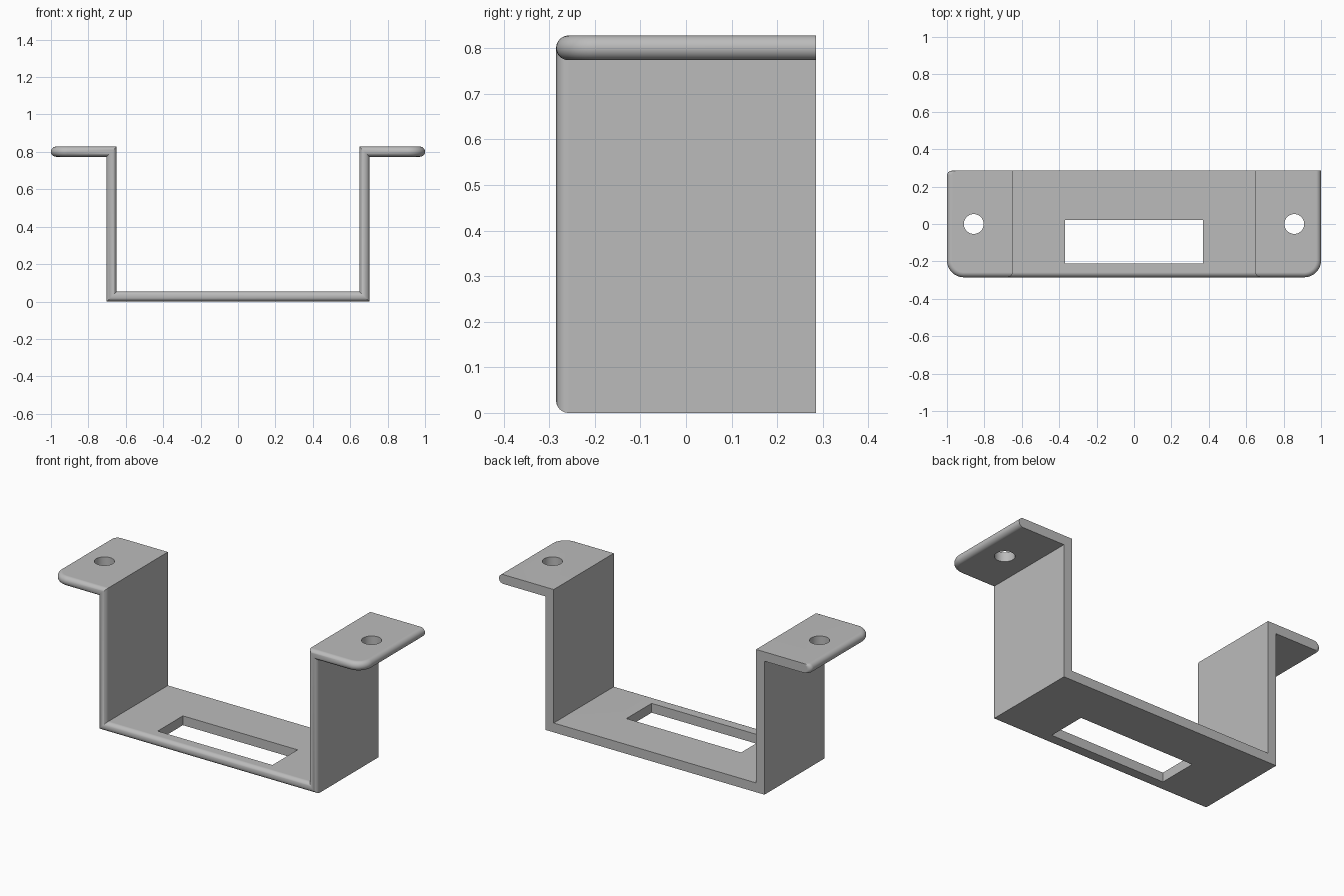
import bpy, bmesh
from math import sin, cos, pi

cube = bpy.data.objects.get("Cube")
if cube:
    bpy.data.objects.remove(cube, do_unlink=True)

HALF_LEN, HALF_DEPTH = 1.0, 0.285
R = 0.027                      # half the sheet thickness, also the edge rounding
WALL_X, TAB_Z = 0.676, 0.801   # centre lines of the walls and tabs
CORNER, NICK = 0.09, 0.025     # plan radii of the tab corners
LAYERS, ARC, NICK_ARC = 16, 10, 4

grey = bpy.data.materials.new("plain grey")
grey.use_nodes = True
colour = (0.5, 0.5, 0.5, 1)
grey.diffuse_color = colour
grey.node_tree.nodes["Principled BSDF"].inputs["Base Color"].default_value = colour


def front_corner(side, t, inset):
    """Rounded front corner of a tab, listed from the outer end inward."""
    pts = []
    for i in range(ARC + 1):
        a = pi / 2 * i / ARC
        x = HALF_LEN - CORNER + (CORNER - inset) * cos(a)
        y = -HALF_DEPTH + CORNER - (CORNER - inset) * sin(a)
        pts.append((side * x, y, TAB_Z + t))
    return pts


def layer(t, inset):
    """Closed outline of the folded strip at offset t through its thickness."""
    x = WALL_X - t
    folds = [(-x, TAB_Z + t), (-x, R + t), (x, R + t), (x, TAB_Z + t)]
    pts = []
    for i in range(NICK_ARC + 1):
        a = pi / 2 * (1 - i / NICK_ARC)
        pts.append((-(HALF_LEN - inset - NICK * (1 - cos(a))),
                    HALF_DEPTH - NICK * (1 - sin(a)), TAB_Z + t))
    pts += front_corner(-1, t, inset)
    pts += [(px, -HALF_DEPTH + inset, pz) for px, pz in folds]
    pts += front_corner(1, t, inset)[::-1]
    pts.append((HALF_LEN - inset, HALF_DEPTH, TAB_Z + t))
    pts += [(px, HALF_DEPTH, pz) for px, pz in folds[::-1]]
    return pts


# Folded strip: stacked outlines joined into one solid with a rounded rim
bm = bmesh.new()
rings = []
for k in range(LAYERS + 1):
    a = pi * (k / LAYERS - 0.5)
    rings.append([bm.verts.new(p) for p in layer(R * sin(a), R * (1 - cos(a)))])
n = len(rings[0])
for low, high in zip(rings, rings[1:]):
    for i in range(n):
        j = (i + 1) % n
        bm.faces.new((low[i], low[j], high[j], high[i]))
first = NICK_ARC + ARC + 2     # index of the first front fold point
for ring in (rings[0], rings[-1]):
    bm.faces.new(ring[:first + 1] + ring[n - 1:])
    for i in range(3):
        bm.faces.new((ring[first + i], ring[first + i + 1],
                      ring[n - 2 - i], ring[n - 1 - i]))
    bm.faces.new(ring[first + 3:n - 3])
bmesh.ops.recalc_face_normals(bm, faces=bm.faces)
mesh = bpy.data.meshes.new("bracket")
bm.to_mesh(mesh)
bm.free()
mesh.materials.append(grey)
bracket = bpy.data.objects.new("bracket", mesh)
bpy.context.collection.objects.link(bracket)

# Cutters: the slot in the floor and one screw hole in each tab
cutters = []
bpy.ops.mesh.primitive_cube_add(size=1, location=(0, -0.095, R))
slot = bpy.context.object
slot.name = "slot_cutter"
slot.scale = (0.736, 0.231, 0.2)
cutters.append(slot)
for side in (-1, 1):
    bpy.ops.mesh.primitive_cylinder_add(vertices=48, radius=0.053, depth=0.2,
                                        location=(side * 0.857, 0, TAB_Z))
    bpy.context.object.name = "hole_cutter"
    cutters.append(bpy.context.object)

bpy.ops.object.select_all(action="DESELECT")
bpy.context.view_layer.objects.active = bracket
bracket.select_set(True)
for cutter in cutters:
    cutter.hide_render = True
    cutter.data.materials.append(grey)
    cut = bracket.modifiers.new("cut", "BOOLEAN")
    cut.operation, cut.solver, cut.object = "DIFFERENCE", "EXACT", cutter
    bpy.ops.object.modifier_apply(modifier=cut.name)
for cutter in cutters:
    bpy.data.objects.remove(cutter, do_unlink=True)

# Smooth rim, crisp folds, flat sheet faces
bpy.ops.object.shade_smooth_by_angle(angle=pi / 6)
weighted = bracket.modifiers.new("flat_faces", "WEIGHTED_NORMAL")
weighted.keep_sharp = True
